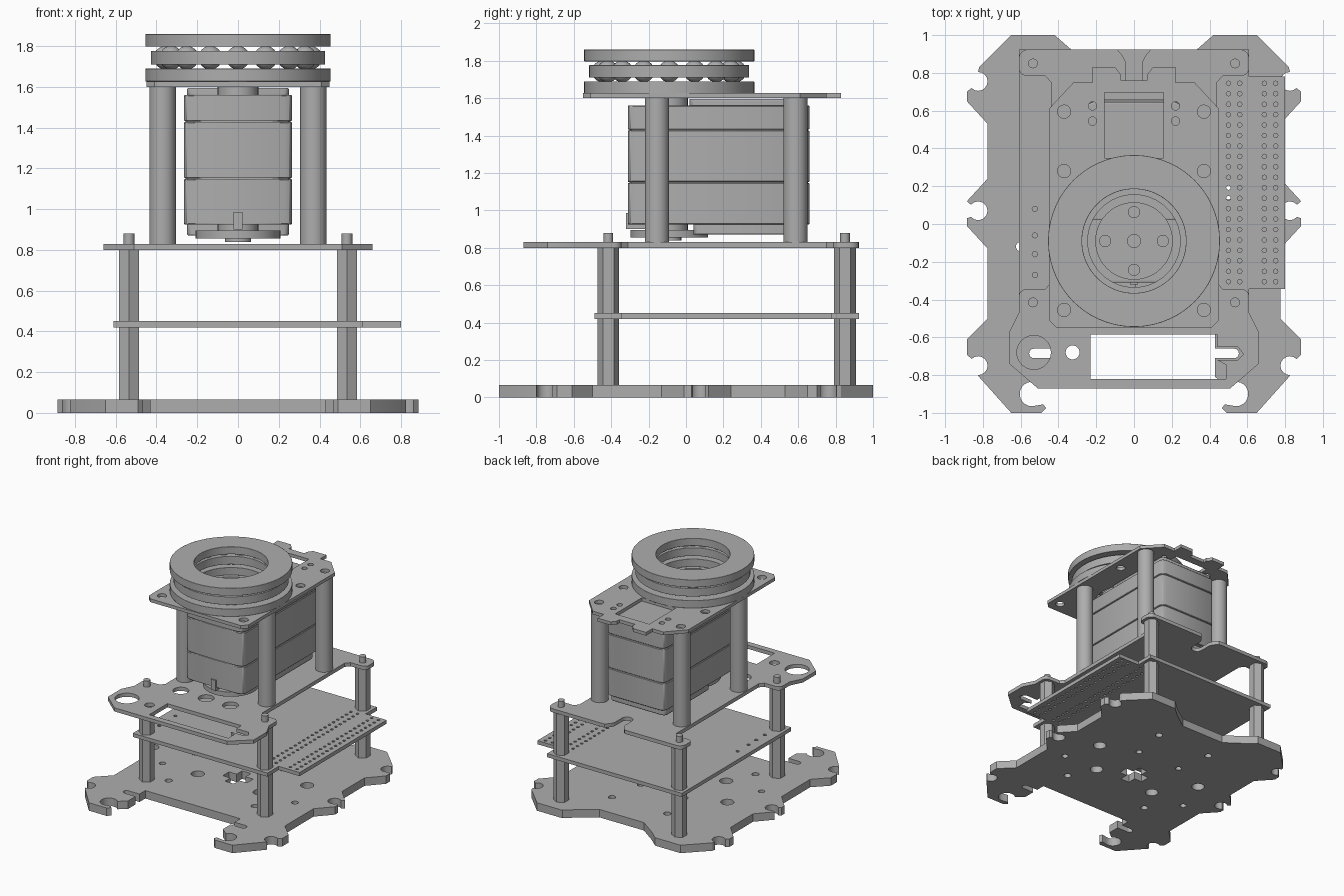
import bpy, bmesh
from math import sin, cos, pi, radians
from mathutils import Matrix

cube = bpy.data.objects.get("Cube")
if cube:
    bpy.data.objects.remove(cube, do_unlink=True)

grey = bpy.data.materials.new("plain grey")
grey.use_nodes = True
COLOUR = (0.42, 0.42, 0.42, 1)
grey.diffuse_color = COLOUR
grey.node_tree.nodes["Principled BSDF"].inputs["Base Color"].default_value = COLOUR
parts = []


def arc(cx, cy, r, a0, a1, n=10):
    angles = [radians(a0 + (a1 - a0) * i / n) for i in range(n + 1)]
    return [(cx + r * cos(a), cy + r * sin(a)) for a in angles]


def circle(cx, cy, r, n=24, start=0):
    return arc(cx, cy, r, start, start + 360, n)[:-1]


def rect(x0, x1, y0, y1):
    return [(x0, y0), (x1, y0), (x1, y1), (x0, y1)]


def mirrored(half):
    return half + [(-x, y) for x, y in reversed(half) if abs(x) > 1e-5]


def both(holes):
    return [circle(s * x, y, r, 16) for x, y, r in holes for s in (-1, 1)]


def add_object(name, mesh):
    obj = bpy.data.objects.new(name, mesh)
    bpy.context.collection.objects.link(obj)
    mesh.materials.clear()
    mesh.materials.append(grey)
    parts.append(obj)
    return obj


def prism(name, outlines, z0, z1, bevel=0, segments=2):
    """Extrude an outline (the first loop) with holes (other loops)."""
    curve = bpy.data.curves.new(name, 'CURVE')
    curve.dimensions = '2D'
    curve.fill_mode = 'BOTH'
    curve.extrude = (z1 - z0) / 2
    for loop in outlines:
        spline = curve.splines.new('POLY')
        spline.points.add(len(loop) - 1)
        for point, (x, y) in zip(spline.points, loop):
            point.co = (x, y, 0, 1)
        spline.use_cyclic_u = True
    helper = bpy.data.objects.new(name + " curve", curve)
    bpy.context.collection.objects.link(helper)
    bpy.context.view_layer.update()
    mesh = bpy.data.meshes.new_from_object(
        helper.evaluated_get(bpy.context.evaluated_depsgraph_get()))
    bpy.data.objects.remove(helper, do_unlink=True)
    bm = bmesh.new()
    bm.from_mesh(mesh)
    bmesh.ops.remove_doubles(bm, verts=bm.verts, dist=1e-5)
    bmesh.ops.recalc_face_normals(bm, faces=bm.faces)
    bmesh.ops.translate(bm, verts=bm.verts, vec=(0, 0, (z0 + z1) / 2))
    bm.to_mesh(mesh)
    bm.free()
    mesh.name = name
    obj = add_object(name, mesh)
    if bevel:
        mod = obj.modifiers.new("Bevel", 'BEVEL')
        mod.width = bevel
        mod.segments = segments
        mod.limit_method = 'ANGLE'
    return obj


# Base plate with hooked front claws and notched side tabs
base_half = (
    [(0, -.585), (.43, -.585), (.43, -.66)] + arc(.53, -.685, .025, 90, -90, 8)
    + [(.43, -.71), (.43, -.81)] + arc(.54, -.9, .065, 140, -110, 14)
    + [(.48, -.955), (.465, -.975), (.49, -1), (.65, -1), (.82, -.81)]
    + arc(.825, -.75, .05, -90, -315)
    + [(.885, -.69), (.885, -.61), (.775, -.5), (.775, -.13), (.885, -.01), (.885, .03)]
    + arc(.825, .07, .05, -40, -320)
    + [(.885, .12), (.775, .24), (.775, .53), (.885, .65), (.885, .7)]
    + arc(.825, .755, .05, -45, -270)
    + [(.82, .83), (.65, 1), (.42, 1), (.34, .93), (.2, .83), (0, .83)])
cross = mirrored([(0, -.11), (.04, -.11), (.04, -.04), (.11, -.04),
                  (.11, .04), (.04, .04), (.04, .11), (0, .11)])
base_holes = both([(.5, .18, .05), (.28, -.12, .05), (.39, -.34, .028),
                   (.2, .3, .025), (.6, -.12, .025), (.25, .6, .028)])
prism("base_plate", [mirrored(base_half), cross] + base_holes, 0, .065)

# Perforated circuit board
board = [(-.61, -.49), (.61, -.49), (.61, -.345), (.8, -.345),
         (.8, .78), (.61, .78), (.61, .925), (-.61, .925)]
pin_holes = [circle(x, .745 - .0553 * row, .012, 8)
             for x in (.5, .56, .69, .75) for row in range(20)]
pin_holes += [circle(-.525, y, .014, 8) for y in (.08, -.06, -.16, -.27)]
prism("circuit_board", [board] + pin_holes, .42, .45)

# Deck plate with waisted sides, wiring window and cable hole
deck_half = (
    [(0, -.87), (.51, -.87), (.66, -.74), (.66, -.57), (.61, -.47)]
    + arc(.57, -.385, .04, 0, 90, 4) + [(.47, -.345), (.44, -.31), (.44, .75), (.47, .785)]
    + arc(.57, .825, .04, -90, 0, 4) + arc(.56, .875, .05, 0, 90, 4)
    + [(.09, .925), (.06, .89), (.045, .86)] + arc(0, .765, .045, 0, -90, 5))
window = [(-.23, -.585), (.44, -.585), (.44, -.65), (.55, -.65), (.58, -.69),
          (.55, -.72), (.44, -.72), (.487, -.745), (.487, -.82), (-.23, -.82)]
deck_holes = [circle(-.53, -.68, .09, 32), circle(-.325, -.68, .037)]
deck_holes += [circle(x, -.34, .06) for x in (-.28, -.05, .17)]
prism("deck_plate", [mirrored(deck_half), window] + deck_holes, .80, .83)

# Hexagonal standoffs with studs, and the round upper columns
for side, sx in (("right", -1), ("left", 1)):
    for end, y in (("front", -.415), ("back", .85)):
        name = side + "_" + end
        prism(name + "_standoff", [circle(sx * .535, y, .058, 6, 30)], .065, .80)
        prism(name + "_stud", [circle(sx * .535, y, .026, 16)], .80, .88)
    for end, y in (("front", -.155), ("back", .585)):
        prism(side + "_" + end + "_column", [circle(sx * .37, y, .065, 32)], .83, 1.6)

# Top plate with servo slot, horn opening and notched back edge
AXIS = -.09
top_half = [(0, -.55), (.41, -.55), (.45, -.51), (.45, .61), (.32, .75), (.22, .75),
            (.22, .83), (.1, .83), (.07, .79), (.07, .76), (0, .76)]
top_holes = both([(.37, .595, .035), (.37, .28, .035), (.37, -.455, .035),
                  (.22, .625, .022), (.22, .545, .022)])
prism("top_plate", [mirrored(top_half), rect(-.155, .155, .35, .695),
                    circle(0, AXIS, .245, 48)] + top_holes, 1.6, 1.627)


# Servo motor: three stacked case sections around an inner core
def case_outline(w, y0, y1, c):
    return mirrored([(0, y0), (w - c, y0), (w - c * .3, y0 + c * .3), (w, y0 + c),
                     (w, y1 - c), (w - c * .3, y1 - c * .3), (w - c, y1), (0, y1)])


case = case_outline(.265, -.31, .66, .04)
for name, z0, z1 in (("lower", .925, 1.147), ("middle", 1.152, 1.427), ("upper", 1.432, 1.56)):
    prism("servo_" + name + "_case", [case], z0, z1, .004, 1)
prism("servo_core", [case_outline(.257, -.302, .652, .04)], .94, 1.55)
prism("servo_top_cover", [case_outline(.25, .02, .645, .03)], 1.555, 1.595, .012)
prism("servo_bottom_cover", [case_outline(.25, .04, .63, .03)], .87, .93, .02)
prism("servo_connector", [rect(-.022, .022, -.32, -.2)], .9, .985)

# Output horn above, idler horn below
horn_holes = [circle(0, AXIS, .035)]
horn_holes += [circle(.153 * cos(a * pi / 2), AXIS + .153 * sin(a * pi / 2), .03, 16)
               for a in range(4)]
prism("output_horn", [circle(0, AXIS, .205, 48)] + horn_holes, 1.6, 1.627)
prism("output_shaft", [circle(0, AXIS, .1, 32)], 1.555, 1.602)
prism("idler_horn", [circle(0, AXIS, .208, 48)], .855, .895, .006)
prism("idler_shaft", [circle(0, AXIS, .1, 32)], .89, .93)
prism("idler_screw", [circle(0, AXIS, .065, 24)], .838, .857)

# Thrust bearing: two races, a rounded cage and the balls
for name, z0 in (("lower", 1.627), ("upper", 1.797)):
    prism(name + "_race", [circle(0, AXIS, .455, 72), circle(0, AXIS, .275, 72)],
          z0, z0 + .062, .007)
prism("ball_cage", [circle(0, AXIS, .428, 72), circle(0, AXIS, .285, 72)],
      1.71, 1.776, .028, 4)
bm = bmesh.new()
for i in range(16):
    a = 2 * pi * i / 16
    place = Matrix.Translation((.355 * cos(a), AXIS + .355 * sin(a), 1.743))
    bmesh.ops.create_uvsphere(bm, u_segments=20, v_segments=12, radius=.058, matrix=place)
ball_mesh = bpy.data.meshes.new("bearing_balls")
bm.to_mesh(ball_mesh)
bm.free()
add_object("bearing_balls", ball_mesh)

# Smooth the round walls and keep the edges crisp
bpy.ops.object.select_all(action='DESELECT')
for obj in parts:
    obj.select_set(True)
bpy.context.view_layer.objects.active = parts[0]
bpy.ops.object.shade_smooth_by_angle(angle=radians(30))
